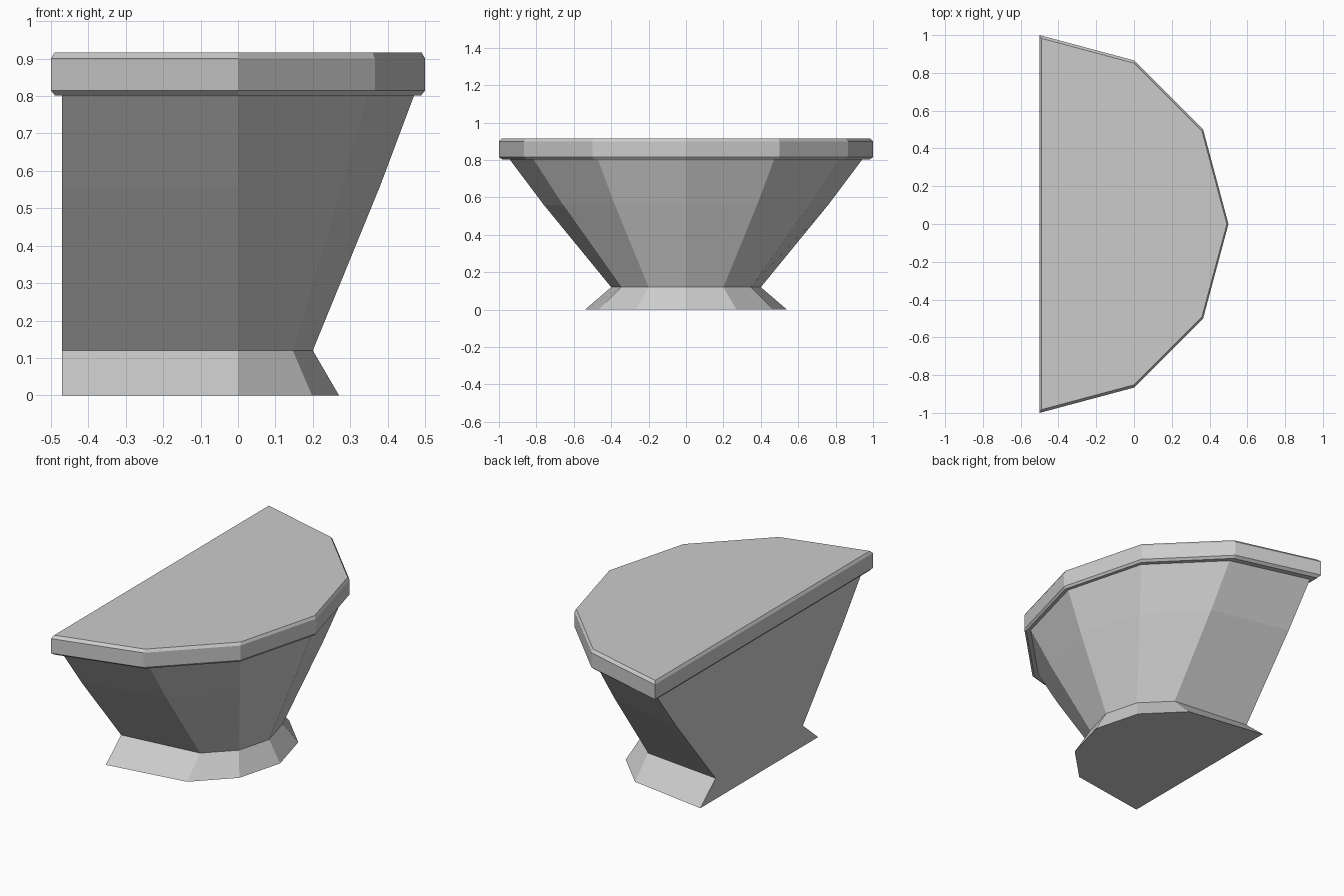
import bpy
import bmesh
from math import cos, sin, radians

cube = bpy.data.objects.get("Cube")
if cube:
    bpy.data.objects.remove(cube, do_unlink=True)

grey = bpy.data.materials.new("plain_grey")
grey.use_nodes = True
COLOUR = (0.6, 0.6, 0.6, 1)
grey.diffuse_color = COLOUR
grey.node_tree.nodes["Principled BSDF"].inputs["Base Color"].default_value = COLOUR


def half_ring(scale, back):
    """Half of a twelve-sided outline, its two end corners on the flat back."""
    points = []
    for angle in range(-90, 91, 30):
        a = radians(angle)
        x = back if abs(angle) == 90 else scale * (cos(a) - 0.5)
        points.append((x, scale * sin(a)))
    return points


def loft(name, sections):
    """Join (height, scale, back) sections into a closed flat-shaded solid."""
    bm = bmesh.new()
    rings = [[bm.verts.new((x, y, z)) for x, y in half_ring(scale, back)]
             for z, scale, back in sections]
    for low, high in zip(rings, rings[1:]):
        for i in range(len(low)):
            j = (i + 1) % len(low)
            bm.faces.new((low[i], low[j], high[j], high[i]))
    bm.faces.new(rings[0][::-1])
    bm.faces.new(rings[-1])
    bmesh.ops.recalc_face_normals(bm, faces=bm.faces)
    mesh = bpy.data.meshes.new(name)
    bm.to_mesh(mesh)
    bm.free()
    mesh.materials.append(grey)
    obj = bpy.data.objects.new(name, mesh)
    bpy.context.collection.objects.link(obj)
    return obj


BACK = -0.47
# flared foot
loft("foot", [(0, 0.54, BACK), (0.12, 0.4, BACK)])
# widening body with a slight bend
loft("body", [(0.12, 0.4, BACK), (0.56, 0.76, BACK), (0.805, 0.944, BACK)])
# overhanging slab with chamfered edges
loft("top_slab", [(0.802, 0.98, -0.49), (0.815, 1, -0.5),
                  (0.9, 1, -0.5), (0.916, 0.983, -0.491)])
